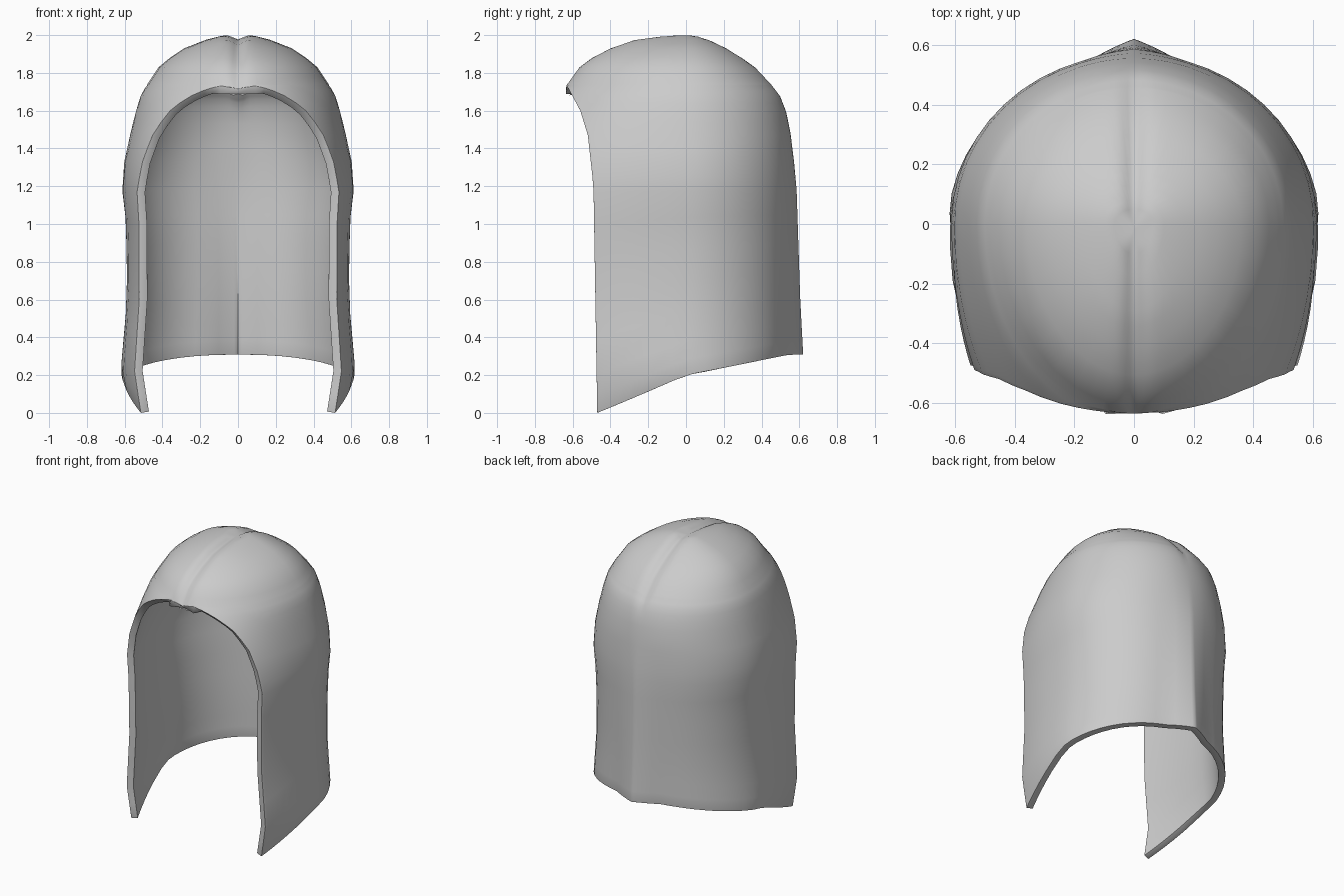
import bpy, bmesh, math

if "Cube" in bpy.data.objects:
    bpy.data.objects.remove(bpy.data.objects["Cube"])

def lerp_table(table, v):
    # piecewise linear lookup in a list of (key, value...) rows
    for p, q in zip(table, table[1:]):
        if v <= q[0]:
            f = max(0.0, (v - p[0]) / (q[0] - p[0]))
            return [a + (b - a) * f for a, b in zip(p[1:], q[1:])]
    return list(table[-1][1:])

# height -> half width, back reach, front reach of the plan outline
PLAN = [(0, .575, .55, 1.05), (.22, .622, .553, 1.0), (.6, .588, .555, 1.05),
        (1.0, .592, .565, 1.05), (1.17, .613, .57, 1.0), (1.33, .602, .565, .93),
        (1.47, .572, .555, .85), (1.6, .54, .53, .75), (1.68, .515, .50, .685),
        (1.74, .48, .455, .635), (1.83, .42, .37, .57), (1.88, .36, .30, .505),
        (1.93, .285, .22, .41), (1.975, .17, .13, .29), (1.993, .10, .08, .17),
        (2.0, .065, .05, .10)]
# height -> distance of the face opening in front of the centre
OPENING = [(0, .47), (1.2, .49), (1.47, .52), (1.6, .56), (1.74, .635)]
# depth -> height of the lower hem
HEM = [(-.47, 0), (0, .20), (.25, .248), (.56, .31)]

ROWS = [0, .1, .22, .4, .6, .8, 1.0, 1.17, 1.25, 1.33, 1.4, 1.47, 1.54, 1.6,
        1.64, 1.68, 1.705, 1.72, 1.732, 1.74, 1.78, 1.83, 1.88, 1.93, 1.955,
        1.975, 1.993, 2.0]
COLS = [0, .015, .03, .05, .075, .1, .14] + [.2 + .06 * i for i in range(12)] + \
       [.9, .93, .955, .975, .99, 1]

def point(row_z, t):
    a, b, c = lerp_table(PLAN, row_z)
    cut = min(1.0, lerp_table(OPENING, row_z)[0] / c)
    limit = math.pi if row_z >= 1.74 else math.pi / 2 + math.asin(cut)
    phi = t * limit
    co = math.cos(phi)
    hem = lerp_table(HEM, co * (.56 if co > 0 else 1.05))[0]
    z = row_z + hem * max(0, 1 - row_z / 1.2)
    a, b, c = lerp_table(PLAN, z)
    x = a * math.sin(phi)
    y = co * (b if co > 0 else c)
    if t == 0 or limit == math.pi and t == 1:
        x = 0
    # ridge down the back, groove over the crown
    if y > 0:
        y += .085 * max(0, 1 - z / 1.45) * max(0, 1 - x / .18)
    z -= .025 * math.exp(-(x / .035) ** 2) * min(1, max(0, (z - 1.55) / .2))
    return x, y, z

# half of the hood shell
bm = bmesh.new()
grid = [[bm.verts.new(point(z, t)) for t in COLS] for z in ROWS]
for lo, hi in zip(grid, grid[1:]):
    for i in range(len(COLS) - 1):
        bm.faces.new((lo[i + 1], lo[i], hi[i], hi[i + 1]))
crown = bm.verts.new((0, -.02, 1.977))
for i in range(len(COLS) - 1):
    bm.faces.new((grid[-1][i + 1], grid[-1][i], crown))
bmesh.ops.recalc_face_normals(bm, faces=bm.faces)
bm.faces.ensure_lookup_table()
if bm.faces[len(COLS) // 2].normal.x < 0:
    bmesh.ops.reverse_faces(bm, faces=bm.faces)
mesh = bpy.data.meshes.new("hood_shell")
bm.to_mesh(mesh)
bm.free()
hood = bpy.data.objects.new("hood_shell", mesh)
bpy.context.collection.objects.link(hood)

# mirror, thicken inward and round the rim
mirror = hood.modifiers.new("mirror", 'MIRROR')
mirror.use_clip = True
solid = hood.modifiers.new("thickness", 'SOLIDIFY')
solid.thickness = .045
solid.offset = -1
bevel = hood.modifiers.new("round_rim", 'BEVEL')
bevel.width = .015
bevel.segments = 3
bevel.limit_method = 'ANGLE'
bevel.angle_limit = math.radians(55)

bpy.context.view_layer.objects.active = hood
hood.select_set(True)
bpy.ops.object.shade_smooth_by_angle(angle=math.radians(50))
